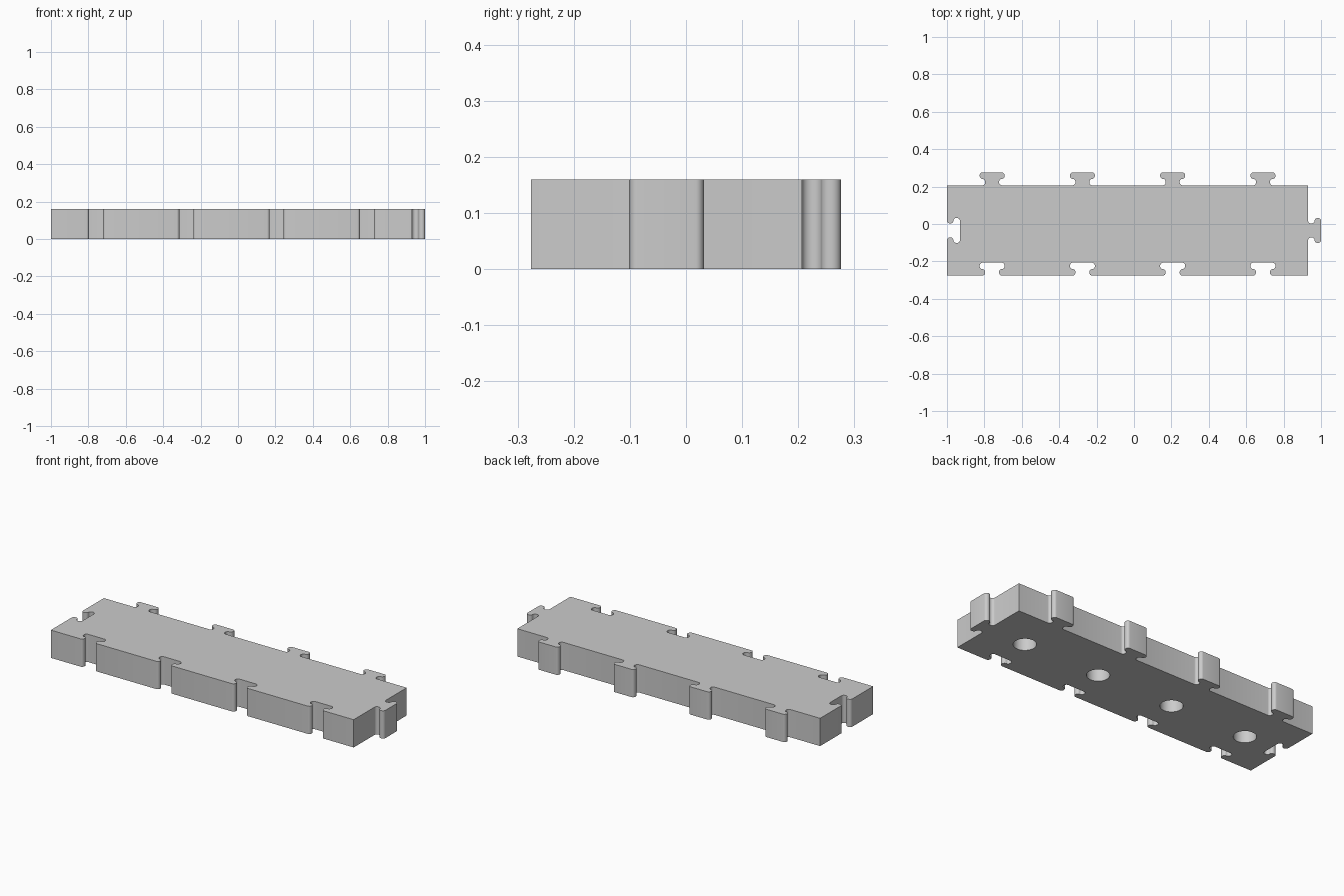
import bpy
import bmesh
from math import sin, cos, pi
from mathutils import Vector

cube = bpy.data.objects.get("Cube")
if cube:
    bpy.data.objects.remove(cube, do_unlink=True)

MODULE = 0.4827            # side of one square module
COUNT = 4                  # modules in the row
TAB = 2 - COUNT * MODULE   # how far a tab sticks out
HEIGHT = 0.16
NECK, HEAD = 0.037, 0.067  # half widths of a connector
HOLE_RADIUS, HOLE_DEPTH = 0.059, 0.12
STEPS = 12
X0, Y0 = -1.0, -(MODULE + TAB) / 2


def connector():
    """T-shaped connector as (along, outward) points, with rounded neck and head."""
    rx, ry, mid = (HEAD - NECK) / 2, TAB / 4, (HEAD + NECK) / 2
    half = []
    for side, level in ((1, ry), (-1, 3 * ry)):
        for i in range(STEPS + 1):
            a = -pi / 2 + pi * i / STEPS
            if side == -1 and i == 0:
                continue
            half.append((-mid + side * rx * cos(a), level + ry * sin(a)))
    return half + [(-t, d) for t, d in reversed(half)]


def edge(start, along, modules, sign):
    """One side of the outline: a connector per module, out (+1) or in (-1)."""
    start, along = Vector(start), Vector(along)
    outward = Vector((along.y, -along.x))
    points = [start]
    for m in range(modules):
        centre = start + along * MODULE * (m + 0.5)
        points += [centre + along * t + outward * d * sign for t, d in connector()]
    return points


# Outline walked counter-clockwise: slots in front and on one end, tabs opposite
X1, Y1 = X0 + COUNT * MODULE, Y0 + MODULE
outline = (edge((X0, Y0), (1, 0), COUNT, -1) + edge((X1, Y0), (0, 1), 1, 1)
           + edge((X1, Y1), (-1, 0), COUNT, 1) + edge((X0, Y1), (0, -1), 1, -1))


def make_object(name, bm):
    mesh = bpy.data.meshes.new(name)
    bmesh.ops.recalc_face_normals(bm, faces=bm.faces)
    bm.to_mesh(mesh)
    bm.free()
    obj = bpy.data.objects.new(name, mesh)
    bpy.context.collection.objects.link(obj)
    return obj


# Interlocking slab
bm = bmesh.new()
base = bm.faces.new([bm.verts.new((p.x, p.y, 0)) for p in outline])
top = bmesh.ops.extrude_face_region(bm, geom=[base], use_keep_orig=True)
bmesh.ops.translate(bm, vec=(0, 0, HEIGHT),
                    verts=[v for v in top["geom"] if isinstance(v, bmesh.types.BMVert)])
slab = make_object("interlocking_slab", bm)

grey = bpy.data.materials.new("light grey")
grey.use_nodes = True
colour = (0.6, 0.6, 0.6, 1)
grey.diffuse_color = colour
grey.node_tree.nodes["Principled BSDF"].inputs["Base Color"].default_value = colour
slab.data.materials.append(grey)

# Blind round holes in the underside, one per module
bm = bmesh.new()
for m in range(COUNT):
    made = bmesh.ops.create_cone(bm, cap_ends=True, segments=48, radius1=HOLE_RADIUS,
                                 radius2=HOLE_RADIUS, depth=2 * HOLE_DEPTH)
    bmesh.ops.translate(bm, verts=made["verts"],
                        vec=(X0 + MODULE * (m + 0.5), Y0 + MODULE / 2, 0))
cutter = make_object("hole_cutter", bm)
cutter.hide_render = True
cutter.data.materials.append(grey)

cut = slab.modifiers.new("holes", "BOOLEAN")
cut.operation = "DIFFERENCE"
cut.solver = "EXACT"
cut.object = cutter

bpy.ops.object.select_all(action="DESELECT")
slab.select_set(True)
bpy.context.view_layer.objects.active = slab
bpy.ops.object.modifier_apply(modifier="holes")
bpy.data.objects.remove(cutter, do_unlink=True)
bpy.ops.object.shade_smooth_by_angle(angle=pi / 6)
